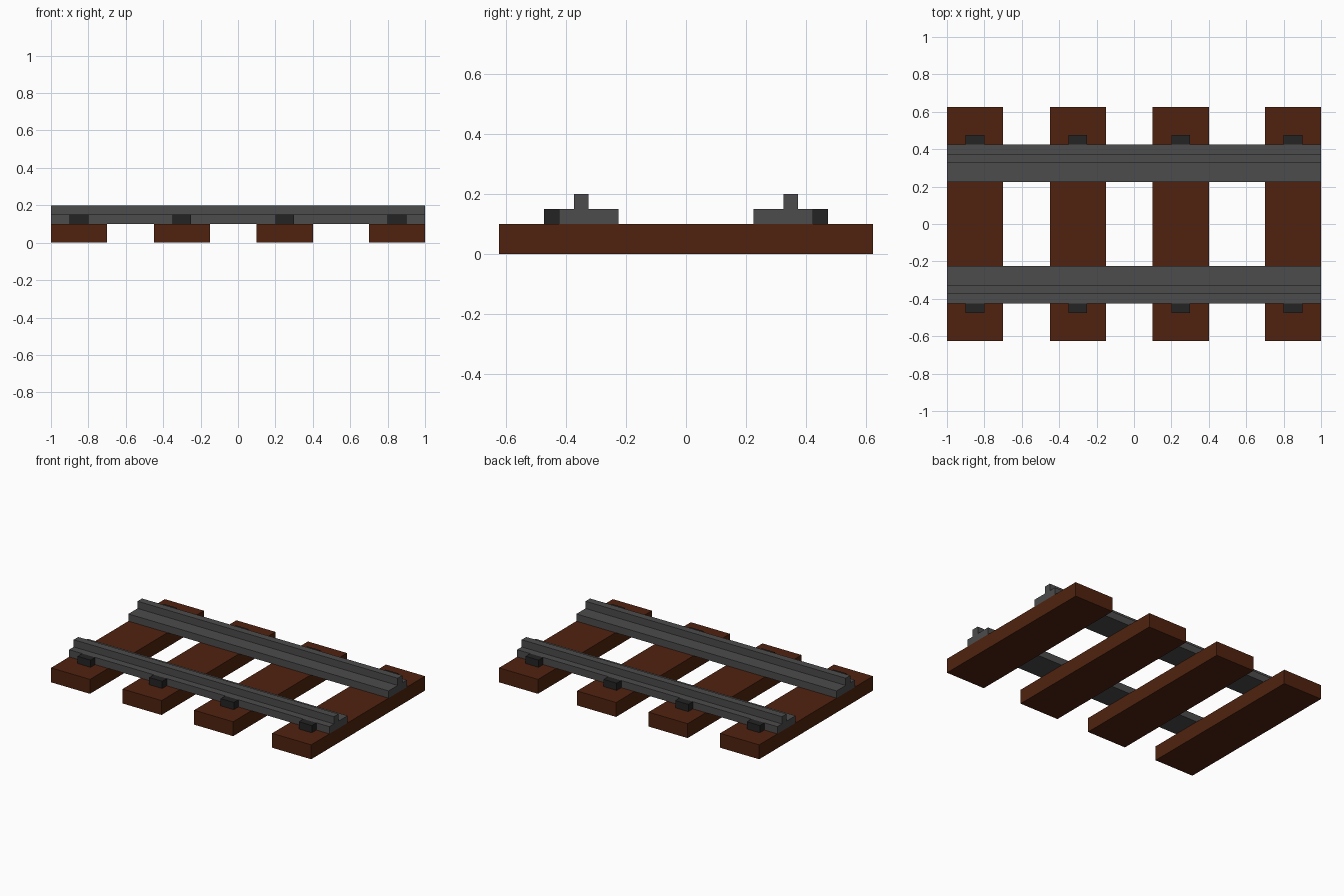
import bpy
import bmesh

cube = bpy.data.objects.get("Cube")
if cube:
    bpy.data.objects.remove(cube, do_unlink=True)


def material(name, rgb):
    mat = bpy.data.materials.new(name)
    mat.use_nodes = True
    colour = (*rgb, 1.0)
    mat.diffuse_color = colour
    bsdf = mat.node_tree.nodes["Principled BSDF"]
    bsdf.inputs["Base Color"].default_value = colour
    bsdf.inputs["Roughness"].default_value = 0.8
    return mat


WOOD = material("dark brown wood", (0.08, 0.0162, 0.0046))
STEEL = material("grey steel", (0.072, 0.072, 0.072))
IRON = material("black iron", (0.0175, 0.0175, 0.0175))


def extrude_x(name, profile, x0, x1, mat):
    """Extrude a closed (y, z) profile along x from x0 to x1."""
    bm = bmesh.new()
    end = bm.faces.new([bm.verts.new((x0, y, z)) for y, z in profile])
    new = bmesh.ops.extrude_face_region(bm, geom=[end], use_keep_orig=True)["geom"]
    verts = [v for v in new if isinstance(v, bmesh.types.BMVert)]
    bmesh.ops.translate(bm, verts=verts, vec=(x1 - x0, 0, 0))
    bmesh.ops.recalc_face_normals(bm, faces=bm.faces)
    mesh = bpy.data.meshes.new(name)
    bm.to_mesh(mesh)
    bm.free()
    mesh.materials.append(mat)
    obj = bpy.data.objects.new(name, mesh)
    bpy.context.collection.objects.link(obj)
    return obj


def rectangle(y0, y1, z0, z1):
    return [(y0, z0), (y1, z0), (y1, z1), (y0, z1)]


# Stepped rail section: wide foot, narrow head set towards the outside
RAIL = [(0.225, 0.10), (0.425, 0.10), (0.425, 0.15), (0.375, 0.15),
        (0.375, 0.20), (0.325, 0.20), (0.325, 0.15), (0.225, 0.15)]
CLIP = rectangle(0.425, 0.475, 0.10, 0.15)

# Wooden sleepers
SLEEPER_X = (-0.85, -0.30, 0.25, 0.85)
for i, x in enumerate(SLEEPER_X, 1):
    extrude_x(f"sleeper_{i}", rectangle(-0.625, 0.625, 0, 0.10),
              x - 0.15, x + 0.15, WOOD)

# Rails and their outer clips, mirrored front to back
for side, s in (("front", -1), ("back", 1)):
    extrude_x(f"{side}_rail", [(s * y, z) for y, z in RAIL], -1, 1, STEEL)
    for i, x in enumerate(SLEEPER_X, 1):
        extrude_x(f"{side}_rail_clip_{i}", [(s * y, z) for y, z in CLIP],
                  x - 0.05, x + 0.05, IRON)
